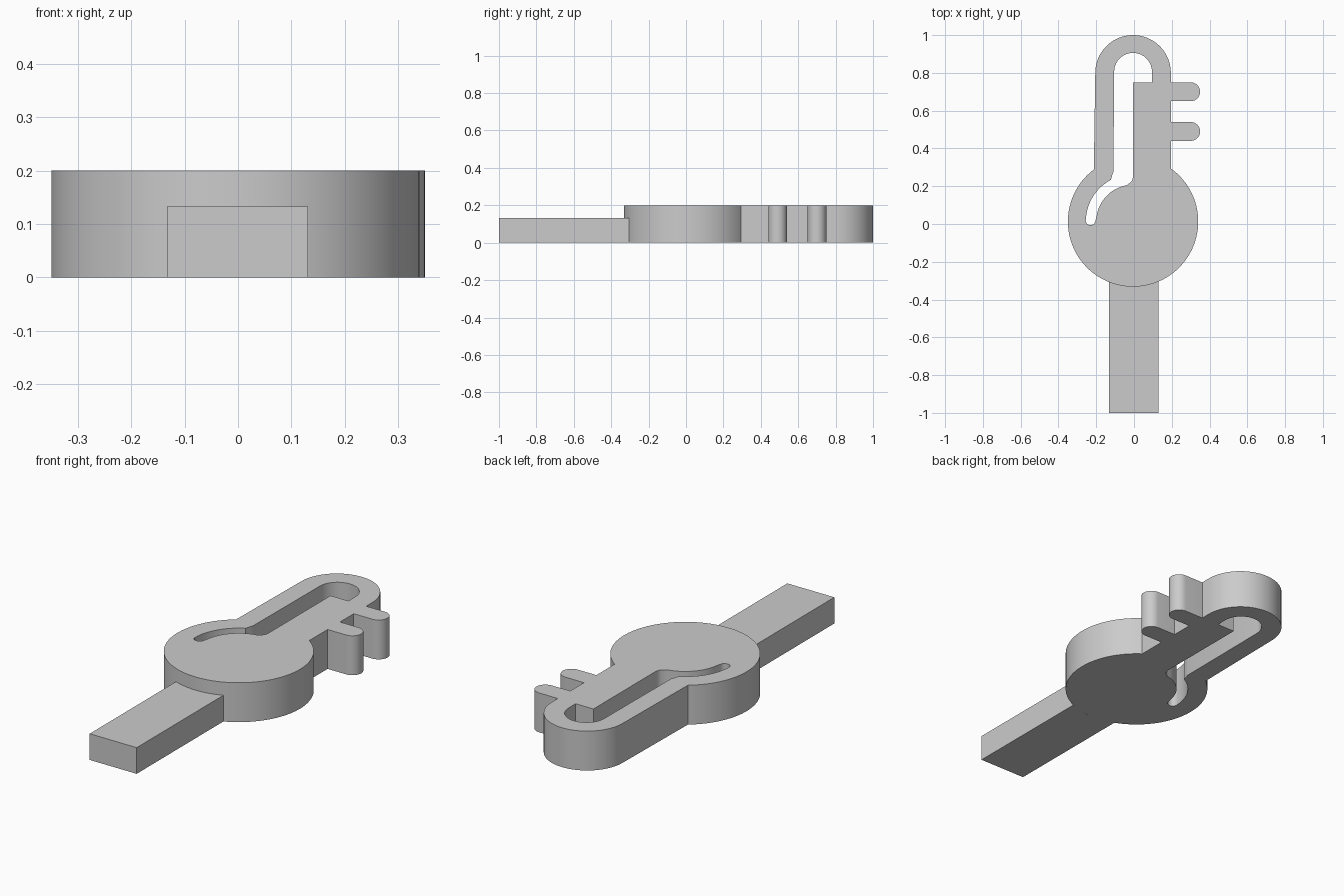
import bpy
import bmesh
from math import cos, sin, radians

if "Cube" in bpy.data.objects:
    bpy.data.objects.remove(bpy.data.objects["Cube"], do_unlink=True)

grey = bpy.data.materials.new("plain grey")
grey.use_nodes = True
grey.diffuse_color = (0.6, 0.6, 0.6, 1)
grey.node_tree.nodes["Principled BSDF"].inputs["Base Color"].default_value = (0.6, 0.6, 0.6, 1)

BULB = (-0.005, 0.013)
BULB_R = 0.345
TUBE_X, TUBE_Y, TUBE_R = -0.005, 0.8, 0.2


def arc(centre, r, start, end, steps):
    """Points on an arc, angles in degrees."""
    angles = [radians(start + (end - start) * i / steps) for i in range(steps + 1)]
    return [(centre[0] + r * cos(a), centre[1] + r * sin(a)) for a in angles]


def prism(name, loops, height):
    """Extrude an outline, with optional hole loops, up from the ground."""
    bm = bmesh.new()
    edges = []
    for loop in loops:
        verts = [bm.verts.new((x, y, 0)) for x, y in loop]
        edges += [bm.edges.new((v, verts[i - 1])) for i, v in enumerate(verts)]
    bmesh.ops.triangle_fill(bm, edges=edges, use_beauty=True, normal=(0, 0, 1))
    top = bmesh.ops.extrude_face_region(bm, geom=bm.faces[:])["geom"]
    moved = [g for g in top if isinstance(g, bmesh.types.BMVert)]
    bmesh.ops.translate(bm, verts=moved, vec=(0, 0, height))
    bmesh.ops.recalc_face_normals(bm, faces=bm.faces[:])
    mesh = bpy.data.meshes.new(name)
    bm.to_mesh(mesh)
    bm.free()
    mesh.materials.append(grey)
    mesh.shade_smooth()
    mesh.set_sharp_from_angle(angle=radians(30))
    obj = bpy.data.objects.new(name, mesh)
    bpy.context.collection.objects.link(obj)
    return obj


# Body outline: bulb, right side with two scale marks, rounded tube top
right = TUBE_X + TUBE_R
outline = arc(BULB, BULB_R, 127, 414.6, 80)
for mark_y in (0.49, 0.7):
    outline.append((right, mark_y - 0.05))
    outline += arc((0.3, mark_y), 0.05, -90, 90, 16)
    outline.append((right, mark_y + 0.05))
outline += arc((TUBE_X, TUBE_Y), TUBE_R, 0, 180, 40)

# Through slot: round top, stepped column, curved tail inside the bulb
slot = arc((TUBE_X, 0.806), 0.1, 0, 180, 28)
slot += [(-0.109, 0.275), (-0.115, 0.26)]
slot += arc(BULB, 0.25, 118, 178, 18)
slot += arc((-0.23, 0.02), 0.026, 180, 350, 12)
slot += arc(BULB, 0.195, 172, 100, 18)
slot += [(-0.016, 0.222), (-0.008, 0.235), (-0.005, 0.255)]
slot += [(-0.005, 0.75), (0.095, 0.75)]

prism("thermometer_body", [outline, slot], 0.2)

# Flat stem, its end fitted to the bulb
stem = [(0.131, -1), (-0.133, -1)][::-1]
stem += arc(BULB, BULB_R, 293.2, 248.2, 14)
prism("stem", [stem], 0.133)
